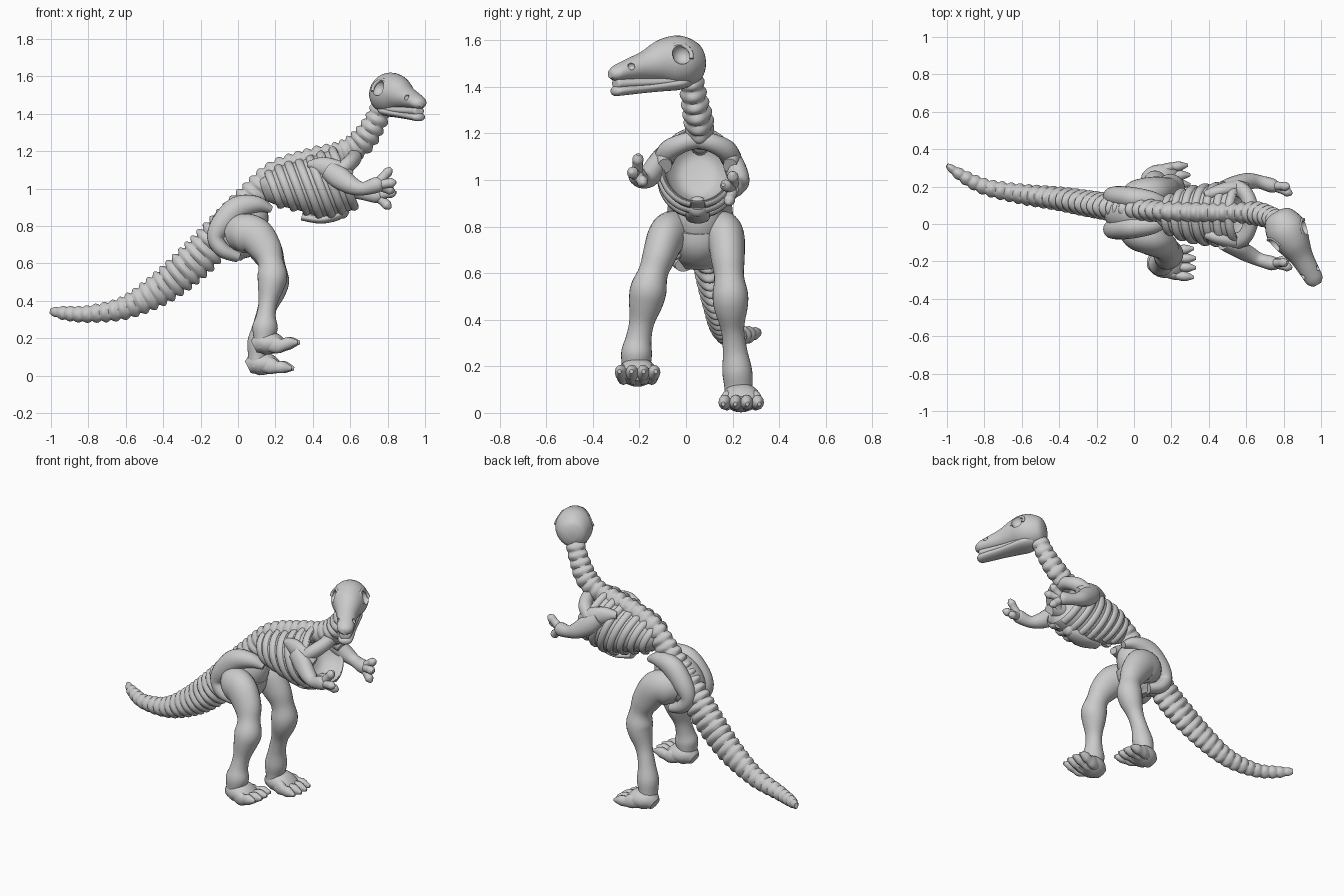
import bpy, bmesh, math
from mathutils import Vector

Y0 = 0.05  # body centre line


def catmull(pts, step):
    out = []
    for i in range(len(pts) - 1):
        p0, p1, p2, p3 = pts[max(i - 1, 0)], pts[i], pts[i + 1], pts[min(i + 2, len(pts) - 1)]
        n = max(4, int(math.dist(p1[:3], p2[:3]) / step))
        for k in range(n):
            t = k / n
            out.append([0.5 * (2 * b + (c - a) * t + (2 * a - 5 * b + 4 * c - d) * t * t
                               + (3 * b - a - 3 * c + d) * t ** 3)
                        for a, b, c, d in zip(p0, p1, p2, p3)])
    return out + [list(pts[-1])]


def loft(name, pts, ref=(0, 1, 0), axis=None, pitch=0, amp=0, seg=20, step=0.015):
    """Smooth tube through (x, y, z, half width along ref, half height)."""
    rows = catmull(pts, step)
    bm = bmesh.new()
    rings, s = [], 0
    for i, r in enumerate(rows):
        c = Vector(r[:3])
        nxt, prv = rows[min(i + 1, len(rows) - 1)], rows[max(i - 1, 0)]
        s += math.dist(r[:3], prv[:3])
        t = Vector(axis) if axis else Vector(nxt[:3]) - Vector(prv[:3])
        t.normalize()
        side = Vector(ref) - t * t.dot(Vector(ref))
        side.normalize()
        up = side.cross(t)
        a, b = max(r[3], 0.003), max(r[4], 0.003)
        wave = abs(math.sin(math.pi * s / pitch)) - 0.5 if pitch else 0
        ring = []
        for k in range(seg):
            th = 2 * math.pi * k / seg
            g = 1 + amp * wave * (0.4 + 0.6 * math.cos(2 * th) ** 2)
            ring.append(bm.verts.new(c + side * (a * g * math.cos(th)) + up * (b * g * math.sin(th))))
        rings.append(ring)
    for p, q in zip(rings, rings[1:]):
        for k in range(seg):
            bm.faces.new((p[k], p[(k + 1) % seg], q[(k + 1) % seg], q[k]))
    bm.faces.new(rings[0])
    bm.faces.new(rings[-1])
    bmesh.ops.recalc_face_normals(bm, faces=bm.faces)
    me = bpy.data.meshes.new(name)
    bm.to_mesh(me)
    bm.free()
    ob = bpy.data.objects.new(name, me)
    bpy.context.collection.objects.link(ob)
    return ob


def ball(name, loc, scale, rot=(0, 0, 0)):
    bpy.ops.mesh.primitive_uv_sphere_add(segments=32, ring_count=20, radius=1, location=loc, rotation=rot)
    ob = bpy.context.object
    ob.name, ob.scale = name, scale
    return ob


# Backbone from tail tip to skull
loft("backbone", [
    (-1, .315, .345, .012, .018), (-.93, .265, .335, .03, .034), (-.8, .2, .33, .04, .042),
    (-.6, .16, .365, .05, .058), (-.4, .135, .475, .058, .083), (-.22, .105, .625, .064, .095),
    (-.08, .085, .78, .065, .088), (.06, .075, .94, .055, .075), (.2, .065, 1.08, .05, .065),
    (.4, .06, 1.155, .05, .06), (.56, .06, 1.19, .05, .062), (.66, .055, 1.25, .058, .066),
    (.73, .035, 1.35, .053, .058), (.77, .02, 1.44, .047, .052), (.79, 0, 1.5, .03, .03)],
    pitch=.05, amp=.28, seg=32, step=.006)

# Rib cage core with hollow front
tilt = math.radians(21)
AX = (math.cos(tilt), 0, math.sin(tilt))
UP = Vector((-math.sin(tilt), 0, math.cos(tilt)))
cage = [(.13, Y0, .99, .04, .06), (.18, Y0, .995, .09, .09), (.28, Y0, 1.005, .135, .13),
        (.40, Y0, 1.0, .155, .165), (.50, Y0, 1.03, .162, .172), (.57, Y0, 1.055, .155, .17)]
loft("rib_cage", cage + [(.585, Y0, 1.06, .145, .16), (.54, Y0, 1.04, .13, .14),
                         (.49, Y0, 1.02, .08, .09), (.48, Y0, 1.015, .01, .01)], axis=AX, seg=40)

# Ribs
rows = catmull(cage, .01)
for i in range(7):
    r = min(rows, key=lambda q: abs(q[0] - (.2 + .06 * i)))
    for sgn in (-1, 1):
        pts = []
        for k in range(10):
            ph = math.pi * (.04 + .9 * k / 9)
            p = Vector(r[:3]) + Vector((0, sgn * r[3] * math.sin(ph), 0)) + UP * (r[4] * math.cos(ph))
            pts.append((*p, .022, .015))
        loft(f"rib_{i}_{'r' if sgn < 0 else 'l'}", pts, ref=AX, seg=10, step=.02)

# Breastbone
loft("breastbone", [(.34, Y0, .85, .03, .02), (.44, Y0, .835, .05, .022), (.53, Y0, .86, .05, .03),
                    (.585, Y0, .89, .03, .02)])
ball("breastbone_knob", (.56, Y0, .885), (.035, .045, .045))

# Pelvis, hip blades
ball("pelvis", (0, .06, .8), (.18, .115, .135), (0, math.radians(-40), 0))
loft("pubis", [(.09, .055, .79, .1, .06), (.06, .055, .73, .1, .075), (0, .055, .67, .09, .065),
               (-.02, .055, .625, .065, .035)])
for sgn in (-1, 1):
    y = .06 + sgn * .088
    loft("hip_blade", [(.175, y - sgn * .04, .89, .025, .02), (.1, y - sgn * .02, .915, .045, .045),
                       (0, y - sgn * .01, .895, .058, .065), (-.085, y, .81, .055, .06), (-.12, y, .735, .048, .045),
                       (-.08, y, .67, .048, .04), (0, y - sgn * .02, .635, .04, .03)])

# Legs
loft("right_leg", [
    (-.03, -.02, .745, .07, .08), (.02, -.05, .76, .09, .105), (.09, -.085, .75, .082, .1),
    (.15, -.115, .675, .072, .085), (.175, -.14, .605, .064, .068), (.184, -.16, .535, .078, .08),
    (.175, -.172, .475, .074, .07), (.16, -.19, .39, .054, .05), (.15, -.203, .32, .055, .052),
    (.145, -.212, .26, .066, .068), (.138, -.213, .2, .062, .056), (.135, -.212, .15, .06, .05)], seg=28)
loft("left_leg", [
    (-.03, .12, .745, .07, .08), (.02, .145, .76, .09, .105), (.09, .17, .75, .082, .1),
    (.155, .18, .66, .072, .085), (.185, .185, .585, .064, .068), (.195, .19, .51, .076, .078),
    (.185, .193, .45, .072, .07), (.155, .2, .36, .05, .05), (.13, .21, .27, .052, .05),
    (.115, .22, .18, .064, .064), (.107, .225, .11, .06, .054), (.105, .226, .05, .06, .05)], seg=28)


def foot(side, x, y, z, lift):
    loft(side + "_foot", [(x - .005, y, z + .045, .04, .035), (x + .035, y, z + .062, .072, .06),
                          (x + .09, y, z + .065, .082, .06), (x + .14, y, z + .055, .075, .042),
                          (x + .17, y, z + .05, .055, .02)], seg=24)
    for k in range(4):
        d = -.072 + .048 * k
        e = .012 if k in (1, 2) else 0
        loft(f"{side}_toe_{k}", [
            (x + .06, y + .6 * d, z + .065, .027, .04), (x + .12, y + .85 * d, z + .053, .028, .044),
            (x + .15 + e, y + .95 * d, z + .043 + lift * .3, .024, .032),
            (x + .185 + e, y + d, z + .038 + lift * .7, .026, .031),
            (x + .23 + e, y + 1.08 * d, z + .028 + lift, .008, .009)], seg=12)


foot("right", .09, -.208, .11, .04)
foot("left", .058, .237, .0, .01)

# Arms with shoulder blades, collar bones and fingers
arms = {
    "right": (-1, [(.48, -.1, 1.1, .04, .05), (.54, -.125, 1.06, .045, .06), (.61, -.16, 1.015, .045, .048),
                   (.67, -.19, 1.0, .036, .036), (.74, -.21, 1.02, .038, .042), (.77, -.212, 1.03, .025, .03)],
              [(.82, -.205, 1.11), (.845, -.235, 1.035), (.835, -.18, .985)]),
    "left": (1, [(.48, .19, 1.1, .04, .05), (.54, .212, 1.05, .045, .06), (.61, .228, 1.0, .045, .048),
                 (.67, .225, .975, .036, .036), (.74, .205, .965, .038, .042), (.77, .2, .962, .025, .03)],
             [(.83, .2, 1.03), (.845, .16, .98), (.815, .18, .895)])}
for side, (sgn, pts, tips) in arms.items():
    loft(side + "_arm", pts)
    for k, tip in enumerate(tips):
        w, v = Vector(pts[4][:3]), Vector(tip)
        loft(f"{side}_finger_{k}", [(*w, .026, .028), (*w.lerp(v, .55), .022, .024),
                                    (*w.lerp(v, .8), .024, .025), (*v, .008, .008)], seg=12)
    loft(side + "_shoulder_blade", [
        (.38, Y0 + sgn * .1, 1.13, .025, .02), (.45, Y0 + sgn * .125, 1.12, .035, .05),
        (.54, Y0 + sgn * .145, 1.09, .04, .055), (.6, Y0 + sgn * .14, 1.06, .03, .035)])
    loft(side + "_collar_bone", [
        (.62, Y0, 1.175, .04, .04), (.62, Y0 + sgn * .06, 1.16, .04, .04),
        (.59, Y0 + sgn * .12, 1.13, .04, .045), (.54, Y0 + sgn * .145, 1.09, .04, .045)], ref=(1, 0, 0))

# Skull and jaw, turned towards the right side
SIDE = (.87, .5, 0)


def head_point(s, z, off=0):
    return (.80 + .5 * s + .87 * off, -.01 - .87 * s + .5 * off, z)


def head_loft(name, pts):
    return loft(name, [(*head_point(s, z), a, b) for s, z, a, b in pts], ref=SIDE, axis=(.5, -.87, 0), seg=32)


skull = head_loft("skull", [
    (-.085, 1.5, .03, .03), (-.065, 1.503, .075, .08), (0, 1.508, .106, .108), (.06, 1.51, .106, .108),
    (.13, 1.508, .083, .088), (.2, 1.49, .062, .063), (.28, 1.473, .053, .046), (.335, 1.46, .046, .034),
    (.362, 1.455, .022, .018)])
head_loft("lower_jaw", [
    (-.02, 1.43, .05, .03), (.03, 1.418, .075, .032), (.1, 1.408, .068, .027), (.2, 1.396, .053, .023),
    (.3, 1.386, .045, .023), (.338, 1.382, .036, .021), (.352, 1.382, .014, .01)])
head_loft("mouth_lining", [(.02, 1.43, .07, .03), (.15, 1.42, .055, .025), (.3, 1.415, .038, .025),
                           (.335, 1.415, .03, .025), (.34, 1.415, .01, .01)])

# Eye sockets and nostrils cut into the skull
for sgn in (-1, 1):
    for s, z, off, rad in ((.065, 1.54, .1, .043), (.285, 1.487, .045, .016)):
        cut = ball("socket_cutter", head_point(s, z, sgn * off), (rad,) * 3)
        mod = skull.modifiers.new("socket", 'BOOLEAN')
        mod.operation, mod.object, mod.solver = 'DIFFERENCE', cut, 'EXACT'
        bpy.context.view_layer.objects.active = skull
        bpy.ops.object.modifier_apply(modifier=mod.name)
        bpy.data.objects.remove(cut)
    # Brow ridge over each socket
    ring = []
    for k in range(9):
        t = math.pi * (-.15 + 1.3 * k / 8)
        ds, dz = .045 * math.cos(t), .042 * math.sin(t)
        ring.append((*head_point(.065 + ds, 1.54 + dz, sgn * (.088 - .3 * ds - .45 * dz)), .009, .009))
    loft("brow_ridge", ring, ref=SIDE, seg=10)

bpy.ops.object.select_all(action='SELECT')
bpy.context.view_layer.objects.active = skull
bpy.ops.object.shade_smooth_by_angle(angle=math.radians(50))
